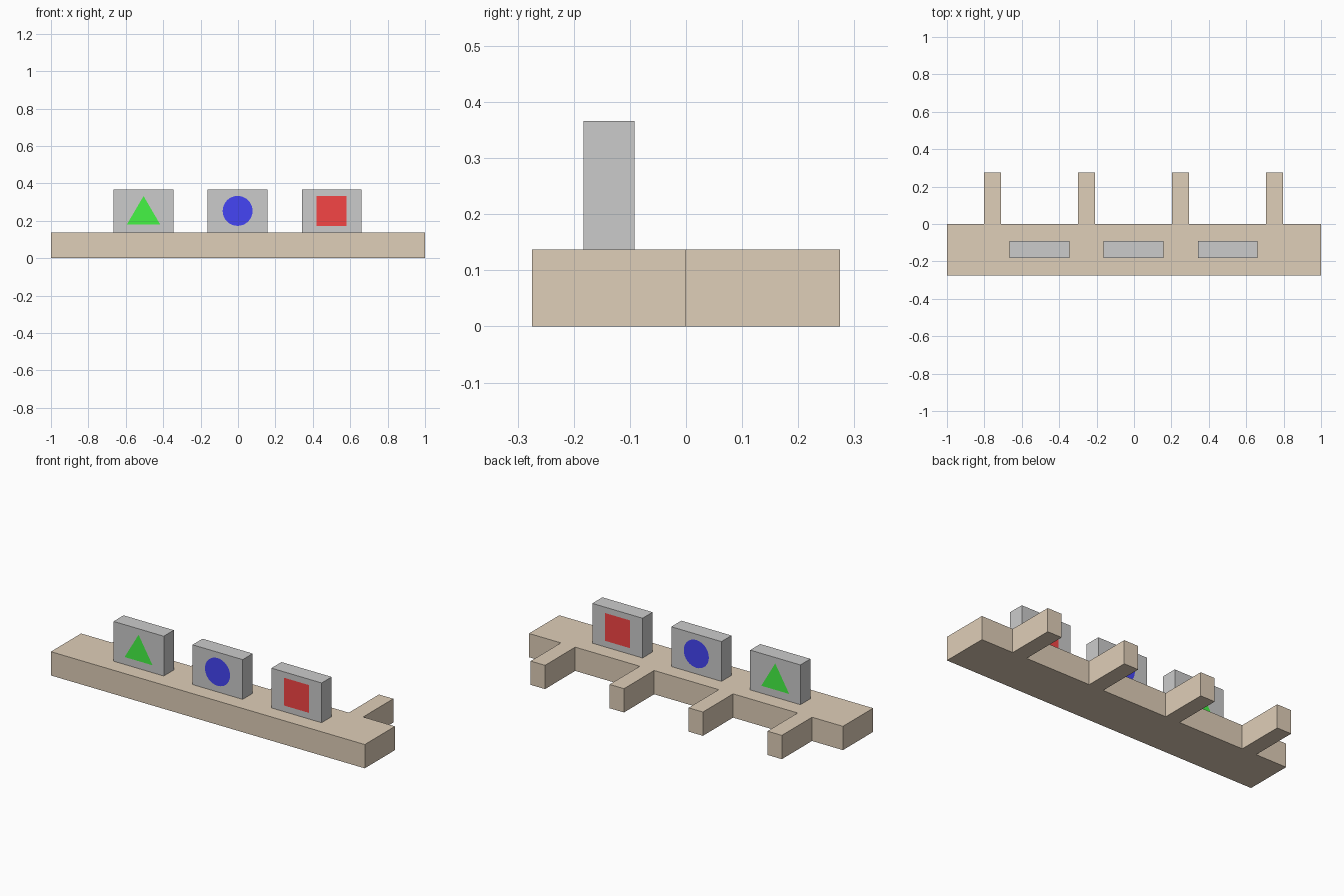
import bpy, bmesh, math

if "Cube" in bpy.data.objects:
    bpy.data.objects.remove(bpy.data.objects["Cube"])

def material(name, rgb):
    m = bpy.data.materials.new(name)
    m.diffuse_color = (*rgb, 1)
    m.use_nodes = True
    m.node_tree.nodes["Principled BSDF"].inputs["Base Color"].default_value = m.diffuse_color
    return m

def finish(name, bm, mat=None):
    mesh = bpy.data.meshes.new(name)
    bm.to_mesh(mesh)
    bm.free()
    ob = bpy.data.objects.new(name, mesh)
    bpy.context.collection.objects.link(ob)
    if mat:
        mesh.materials.append(mat)
    return ob

def extrude_z(name, outline, z0, z1, mat=None):
    bm = bmesh.new()
    face = bm.faces.new([bm.verts.new((x, y, z0)) for x, y in outline])
    res = bmesh.ops.extrude_face_region(bm, geom=[face], use_keep_orig=True)
    top = [v for v in res["geom"] if isinstance(v, bmesh.types.BMVert)]
    bmesh.ops.translate(bm, verts=top, vec=(0, 0, z1 - z0))
    bmesh.ops.recalc_face_normals(bm, faces=bm.faces)
    return finish(name, bm, mat)

def decals(name, shape, cx, mat):
    # flat symbol on the front and back face of a block
    bm = bmesh.new()
    for y, pts in ((Y0 - EPS, shape), (Y1 + EPS, shape[::-1])):
        bm.faces.new([bm.verts.new((cx + x, y, z)) for x, z in pts])
    return finish(name, bm, mat)

BASE_H, DEPTH = 0.137, 0.2745
Y0, Y1, TOP, EPS = -0.183, -0.0915, 0.366, 0.0006
PITCH = 0.503

wood = material("wood", (0.74, 0.62, 0.48))

# base board with four pegs along the back, one comb-shaped outline
outline = [(-1, 0), (-1, -DEPTH), (1, -DEPTH), (1, 0)]
for i in reversed(range(4)):
    x = -0.803 + i * PITCH
    outline += [(x + 0.0915, 0), (x + 0.0915, DEPTH), (x, DEPTH), (x, 0)]
extrude_z("base_with_pegs", outline, 0, BASE_H, wood)

# symbols in (x, z), counter-clockwise seen from the front
ZC = 0.2525
triangle = [(-0.089, 0.18), (0.089, 0.18), (0, 0.332)]
circle = [(0.08 * math.cos(a), ZC + 0.08 * math.sin(a))
          for a in (2 * math.pi * k / 32 for k in range(32))]
square = [(-0.08, ZC - 0.08), (0.08, ZC - 0.08), (0.08, ZC + 0.08), (-0.08, ZC + 0.08)]
symbols = [("triangle", triangle, (0.06, 0.91, 0.06)),
           ("circle", circle, (0.06, 0.06, 0.91)),
           ("square", square, (0.91, 0.06, 0.06))]

# upright blocks, each with its symbol on both faces
for i, (name, shape, rgb) in enumerate(symbols):
    cx = -0.505 + i * PITCH
    extrude_z(name + "_block", [(cx - 0.16, Y0), (cx + 0.16, Y0), (cx + 0.16, Y1), (cx - 0.16, Y1)],
              BASE_H, TOP)
    decals(name + "_symbol", shape, cx, material(name + "_colour", rgb))
